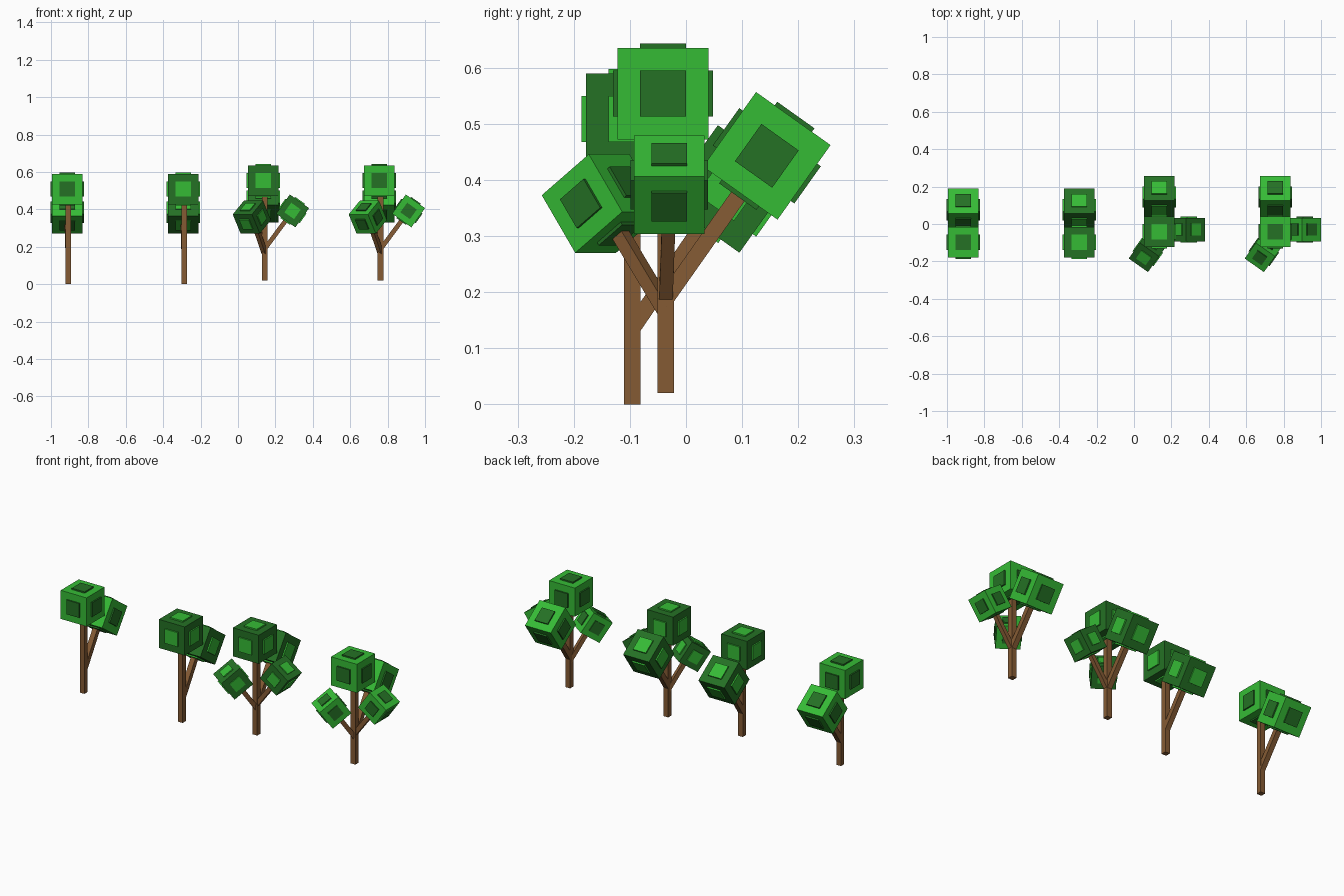
import bpy, bmesh
from mathutils import Vector, Matrix

if "Cube" in bpy.data.objects:
    bpy.data.objects.remove(bpy.data.objects["Cube"])


def material(name, rgb):
    m = bpy.data.materials.new(name)
    m.diffuse_color = (*rgb, 1)
    m.use_nodes = True
    m.node_tree.nodes["Principled BSDF"].inputs["Base Color"].default_value = m.diffuse_color
    return m


BARK = material("bark", (0.235, 0.105, 0.034))
LIGHT = material("light_leaf", (0.036, 0.50, 0.036))
DARK = material("dark_leaf", (0.018, 0.165, 0.018))


def boxes(name, size_list, matrix, mat):
    """One object made of boxes of the given sizes sharing a centre."""
    bm = bmesh.new()
    for size in size_list:
        bmesh.ops.create_cube(bm, size=1, matrix=matrix @ Matrix.Diagonal((*size, 1)))
    mesh = bpy.data.meshes.new(name)
    bm.to_mesh(mesh)
    bm.free()
    mesh.materials.append(mat)
    obj = bpy.data.objects.new(name, mesh)
    bpy.context.collection.objects.link(obj)


def frame(origin, up, flat=(1, 0, 0)):
    """Local frame with z along 'up' and x along a horizontal direction."""
    z = Vector(up).normalized()
    y = z.cross(Vector(flat)).normalized()
    x = y.cross(z)
    rot = Matrix((x, y, z)).transposed().to_4x4()
    return Matrix.Translation(origin) @ rot


def stick(name, a, b, width, flat=(1, 0, 0)):
    a, b = Vector(a), Vector(b)
    boxes(name, [(width, width, (b - a).length)], frame((a + b) / 2, b - a, flat), BARK)


def leaf_block(name, centre, s, up, flat, main, accent):
    m = frame(centre, up, flat)
    boxes(name + "_cube", [(s, s, s)], m, main)
    # raised square panel on every face
    h, p = s * 0.5, s * 1.095
    boxes(name + "_panels", [(p, h, h), (h, p, h), (h, h, p)], m, accent)


def limb(name, start, centre, s, out, width, main, accent):
    """Slanted branch with a tilted leaf block on its end."""
    out = Vector((*out, 0)).normalized()
    up = out * 0.58 + Vector((0, 0, 0.815))
    flat = Vector((-out.y, out.x, 0))
    end = Vector(centre) - up.normalized() * (s / 2 - 0.01)
    stick(name + "_branch", start, end, width, flat)
    leaf_block(name + "_leaf", centre, s, up, flat, main, accent)


BIG, SMALL = 0.163, 0.126


# two small trees with one back branch
def small_tree(name, x, main, accent):
    stick(name + "_trunk", (x, -0.096, 0), (x, -0.096, 0.44), 0.029)
    leaf_block(name + "_top_leaf", (x - 0.006, -0.097, 0.5085), BIG,
               (0, 0, 1), (1, 0, 0), main, accent)
    limb(name + "_back", (x, -0.096, 0.135), (x - 0.006, 0.076, 0.384), BIG,
         (0, 1), 0.029, main, accent)


# two fuller trees with back, right and front-left branches
def full_tree(name, x, main, accent):
    stick(name + "_trunk", (x, -0.036, 0.02), (x, -0.036, 0.48), 0.03)
    leaf_block(name + "_top_leaf", (x - 0.007, -0.041, 0.554), BIG,
               (0, 0, 1), (1, 0, 0), main, accent)
    limb(name + "_back", (x, -0.036, 0.188), (x - 0.007, 0.144, 0.443), BIG,
         (0, 1), 0.029, main, accent)
    limb(name + "_right", (x, -0.036, 0.187), (x + 0.15, -0.030, 0.3915), SMALL,
         (1, 0), 0.024, main, accent)
    limb(name + "_front_left", (x, -0.036, 0.168), (x - 0.068, -0.149, 0.358), SMALL,
         (-0.58, -0.82), 0.024, main, accent)


small_tree("small_light_tree", -0.907, LIGHT, DARK)
small_tree("small_dark_tree", -0.287, DARK, LIGHT)
full_tree("full_dark_tree", 0.142, DARK, LIGHT)
full_tree("full_light_tree", 0.762, LIGHT, DARK)
